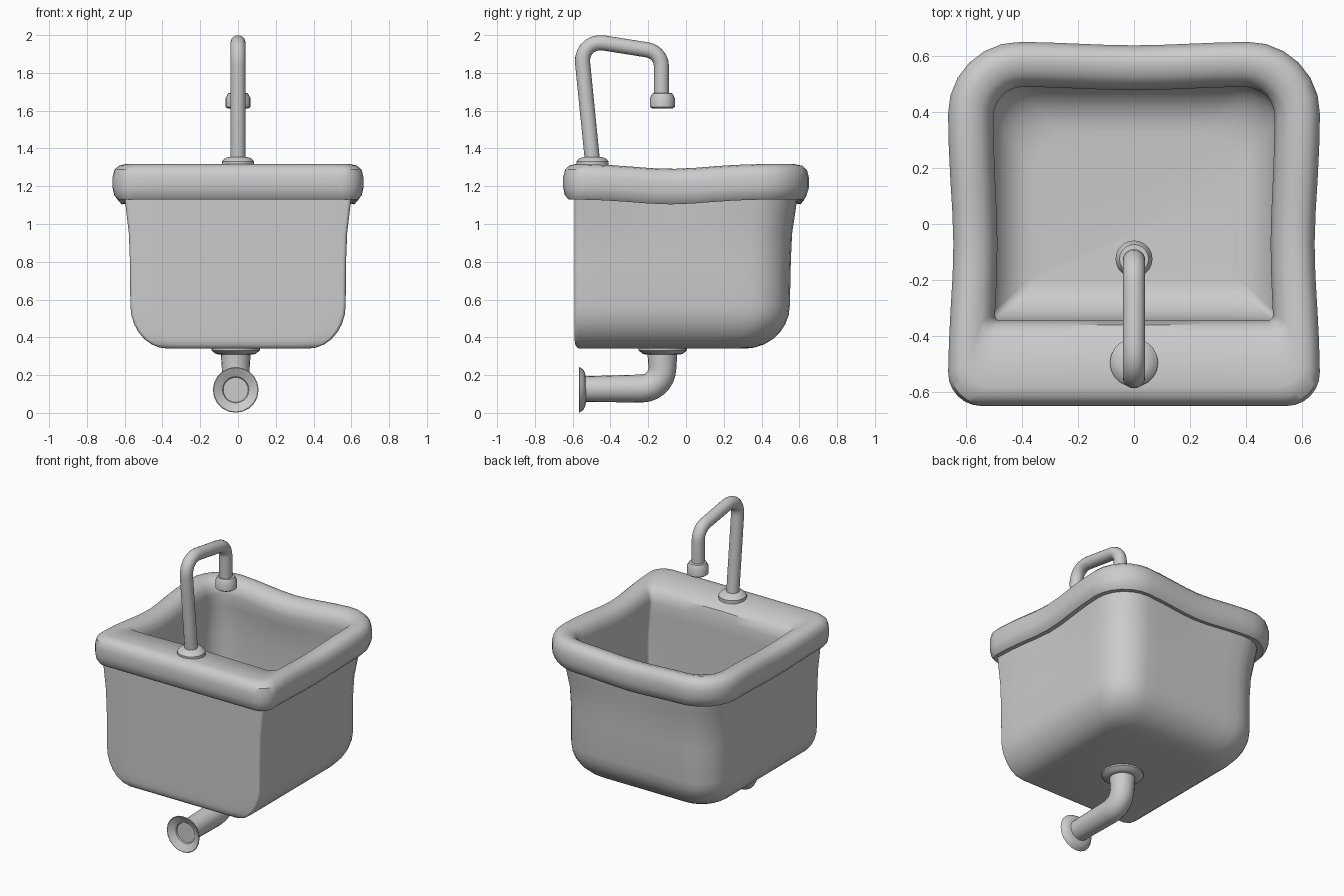
import bpy, bmesh
from math import sin, cos, pi, exp
from mathutils import Vector

if "Cube" in bpy.data.objects:
    bpy.data.objects.remove(bpy.data.objects["Cube"])


def loft(name, loops):
    """Skin a list of equal-length vertex loops and cap both ends."""
    bm = bmesh.new()
    rows = [[bm.verts.new(p) for p in loop] for loop in loops]
    n = len(rows[0])
    for a, b in zip(rows, rows[1:]):
        for i in range(n):
            j = (i + 1) % n
            bm.faces.new((a[i], a[j], b[j], b[i]))
    bm.faces.new(rows[0])
    bm.faces.new(rows[-1])
    bmesh.ops.recalc_face_normals(bm, faces=bm.faces)
    mesh = bpy.data.meshes.new(name)
    bm.to_mesh(mesh)
    bm.free()
    ob = bpy.data.objects.new(name, mesh)
    bpy.context.collection.objects.link(ob)
    return ob


def basin_loop(hx, y0, y1, rb, rf, z, sag):
    """Rounded rectangle; back (-y) and front (+y) corner radii differ."""
    corners = [(hx - rb, y0 + rb, rb, -pi / 2), (hx - rf, y1 - rf, rf, 0),
               (-hx + rf, y1 - rf, rf, pi / 2), (-hx + rb, y0 + rb, rb, pi)]
    arcs = [[Vector((cx + r * cos(a + k * pi / 12), cy + r * sin(a + k * pi / 12), z))
             for k in range(7)] for cx, cy, r, a in corners]
    pts = []
    for i, arc in enumerate(arcs):
        nxt = arcs[(i + 1) % 4][0]
        pts += arc + [arc[-1].lerp(nxt, k / 8) for k in range(1, 8)]
    # soft dip in the middle of the sides and of the front
    for p in pts:
        side = exp(-((p.y + 0.08) / 0.27) ** 2) * min(1, abs(p.x) / 0.4)
        front = exp(-(p.x / 0.27) ** 2) if p.y > 0.3 else 0
        p.z -= 0.026 * sag * max(side, front)
        p.x *= 1 - 0.03 * sag * side
        p.y -= 0.014 * sag * front
    return pts


def lathe(name, profile, centre, axis):
    """Revolve (radius, height) pairs around z or y through centre."""
    loops = []
    for r, h in profile:
        loop = []
        for k in range(20):
            a = 2 * pi * k / 20
            u, v = r * cos(a), r * sin(a)
            off = (u, v, h) if axis == 'z' else (u, h, v)
            loop.append(Vector(centre) + Vector(off))
        loops.append(loop)
    return loft(name, loops)


def pipe(name, corners, x, steps=7):
    """Tube along (y, z, radius, bend radius) points with rounded bends."""
    P = [Vector((x, c[0], c[1])) for c in corners]
    path = [(P[0], corners[0][2])]
    for i in range(1, len(P) - 1):
        d0, d1 = (P[i - 1] - P[i]).normalized(), (P[i + 1] - P[i]).normalized()
        cut = corners[i][3]
        a, b = P[i] + d0 * cut, P[i] + d1 * cut
        ctrl = [a, a.lerp(P[i], 0.56), b.lerp(P[i], 0.56), b]
        for k in range(steps + 1):
            t = k / steps
            w = ((1 - t) ** 3, 3 * t * (1 - t) ** 2, 3 * t * t * (1 - t), t ** 3)
            path.append((sum((c * q for c, q in zip(ctrl, w)), Vector()), corners[i][2]))
    path.append((P[-1], corners[-1][2]))
    loops = []
    for i, (p, r) in enumerate(path):
        t = (path[min(i + 1, len(path) - 1)][0] - path[max(i - 1, 0)][0]).normalized()
        nrm = Vector((0, -t.z, t.y))
        loops.append([p + Vector((r * cos(2 * pi * k / 20), 0, 0)) + nrm * r * sin(2 * pi * k / 20)
                      for k in range(20)])
    return loft(name, loops)


# Basin: outer bottom curve, walls, rolled rim, flat back deck, inner bowl
loops = []
for k in range(8):
    a = k / 7 * pi / 2
    s, c = sin(a), 1 - cos(a)
    loops.append(basin_loop(0.37 + 0.2 * s, -0.565 - 0.025 * min(1, s * 2),
                            0.31 + 0.24 * s, 0.02, 0.13 + 0.08 * s, 0.34 + 0.23 * c, 0))
sections = [
    (0.572, -0.59, 0.555, 0.02, 0.22, 0.80, 0),
    (0.578, -0.59, 0.562, 0.02, 0.22, 0.95, 0.2),
    (0.59, -0.59, 0.578, 0.02, 0.22, 1.05, 0.6),
    (0.60, -0.59, 0.59, 0.02, 0.22, 1.135, 1),
    (0.635, -0.622, 0.62, 0.08, 0.24, 1.130, 1),
    (0.657, -0.642, 0.64, 0.11, 0.26, 1.155, 1),
    (0.665, -0.65, 0.652, 0.12, 0.26, 1.195, 1),
    (0.665, -0.65, 0.652, 0.12, 0.26, 1.25, 1),
    (0.655, -0.64, 0.642, 0.11, 0.25, 1.288, 1),
    (0.63, -0.615, 0.62, 0.10, 0.23, 1.311, 1),
    (0.595, -0.58, 0.585, 0.08, 0.20, 1.318, 1),
    (0.55, -0.40, 0.54, 0.05, 0.16, 1.306, 1),
    (0.518, -0.36, 0.507, 0.03, 0.13, 1.275, 1),
    (0.503, -0.345, 0.492, 0.02, 0.11, 1.22, 1),
    (0.515, -0.345, 0.505, 0.02, 0.12, 1.14, 0.8),
    (0.52, -0.345, 0.51, 0.02, 0.14, 0.95, 0),
]
loops += [basin_loop(*s) for s in sections]
for k in range(7):
    a = k / 6 * pi / 2
    loops.append(basin_loop(0.36 + 0.155 * cos(a), -0.20 - 0.145 * cos(a),
                            0.33 + 0.175 * cos(a), 0.02, 0.14, 0.58 - 0.18 * sin(a), 0))
loft("basin", loops)

# Tap: base collar, bent spout, nozzle
lathe("tap_base", [(0.086, 0), (0.086, 0.022), (0.07, 0.04), (0.045, 0.048)],
      (0, -0.495, 1.308), 'z')
pipe("tap_spout", [(-0.493, 1.31, 0.04, 0), (-0.56, 1.978, 0.04, 0.13),
                   (-0.13, 1.91, 0.04, 0.075), (-0.13, 1.65, 0.04, 0)], 0)
lathe("tap_nozzle", [(0.055, 0), (0.066, 0.008), (0.066, 0.055), (0.052, 0.08), (0.035, 0.082)],
      (0, -0.125, 1.612), 'z')

# Waste pipe: collar under the basin, elbow, flared wall plate
lathe("drain_collar", [(0.085, 0), (0.105, 0.004), (0.128, 0.022), (0.128, 0.04)],
      (-0.012, -0.123, 0.308), 'z')
pipe("drain_pipe", [(-0.125, 0.33, 0.08, 0), (-0.125, 0.13, 0.074, 0.11),
                    (-0.535, 0.126, 0.068, 0)], -0.012)
lathe("wall_flange", [(0.065, 0.035), (0.09, 0.03), (0.108, 0.02), (0.121, 0.0),
                      (0.117, -0.002), (0.07, 0.022), (0.066, 0.03)],
      (-0.012, -0.565, 0.122), 'y')

# Smooth shading with crisp edges
for ob in bpy.context.collection.objects:
    ob.select_set(True)
    bpy.context.view_layer.objects.active = ob
bpy.ops.object.shade_smooth_by_angle(angle=pi / 5)
